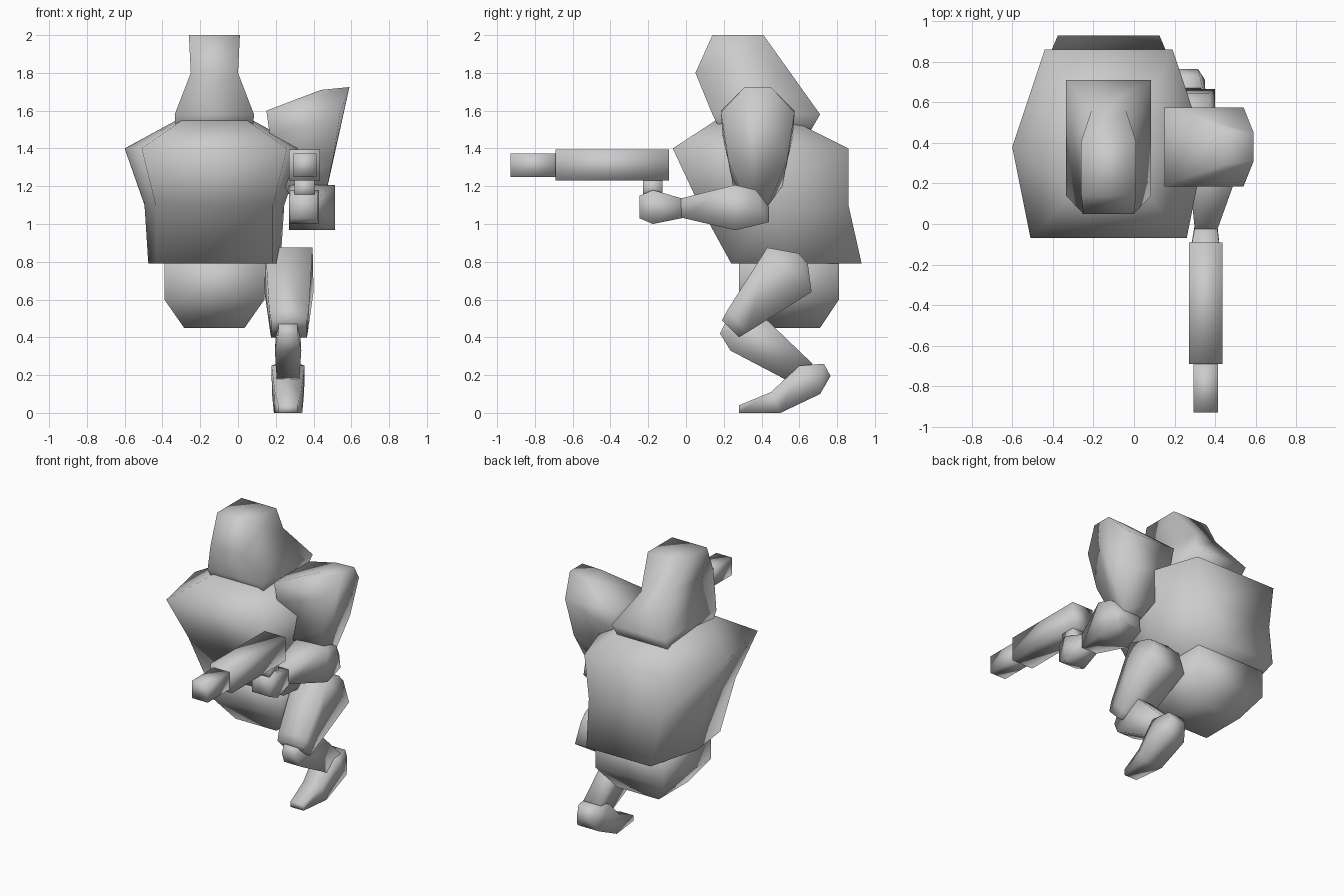
import bpy, bmesh


def finish(name, bm):
    bmesh.ops.recalc_face_normals(bm, faces=bm.faces[:])
    for f in bm.faces:
        f.smooth = True
    me = bpy.data.meshes.new(name)
    bm.to_mesh(me)
    bm.free()
    ob = bpy.data.objects.new(name, me)
    bpy.context.collection.objects.link(ob)
    return ob


def loft(name, sections):
    """Each section: (centre x, half outline of (half width, y, z)), mirrored and bridged."""
    bm = bmesh.new()
    rings = []
    for cx, half in sections:
        pts = [(cx + w, y, z) for w, y, z in half]
        pts += [(cx - w, y, z) for w, y, z in reversed(half)]
        rings.append([bm.verts.new(p) for p in pts])
    n = len(rings[0])
    for a, b in zip(rings, rings[1:]):
        for i in range(n):
            j = (i + 1) % n
            bm.faces.new((a[i], a[j], b[j], b[i]))
    bm.faces.new(rings[0])
    bm.faces.new(rings[-1])
    return finish(name, bm)


def hull(name, pts):
    bm = bmesh.new()
    for p in pts:
        bm.verts.new(p)
    res = bmesh.ops.convex_hull(bm, input=bm.verts[:])
    junk = [v for v in set(res["geom_interior"] + res["geom_unused"])
            if isinstance(v, bmesh.types.BMVert)]
    bmesh.ops.delete(bm, geom=junk, context='VERTS')
    bmesh.ops.dissolve_limit(bm, angle_limit=0.03, verts=bm.verts[:], edges=bm.edges[:])
    return finish(name, bm)


def box(name, x, y, z):
    return hull(name, [(a, b, c) for a in x for b in y for c in z])


CX = -0.125  # body centre line

# torso: six-sided rings from waist to neck
loft("torso", [(CX, r) for r in (
    [(0.31, 0.24, 0.79), (0.35, 0.55, 0.79), (0.25, 0.93, 0.79)],
    [(0.31, 0.07, 1.10), (0.37, 0.45, 1.10), (0.28, 0.86, 1.10)],
    [(0.385, -0.07, 1.40), (0.475, 0.38, 1.40), (0.315, 0.86, 1.40)],
    [(0.17, 0.16, 1.55), (0.20, 0.36, 1.55), (0.17, 0.56, 1.55)])])

# head: four-sided rings leaning back at the base
loft("head", [(CX, r) for r in (
    [(0.20, 0.20, 1.46), (0.19, 0.64, 1.46)],
    [(0.21, 0.14, 1.58), (0.21, 0.71, 1.58)],
    [(0.125, 0.05, 1.80), (0.085, 0.56, 1.79)],
    [(0.135, 0.14, 2.00), (0.135, 0.41, 2.00)])])

# pelvis
loft("pelvis", [(CX, r) for r in (
    [(0.16, 0.38, 0.45), (0.16, 0.71, 0.45)],
    [(0.265, 0.28, 0.60), (0.265, 0.81, 0.60)],
    [(0.265, 0.28, 0.85), (0.265, 0.81, 0.85)])])

# upper arm: mirrored front to back about y = 0.38
arm = [(0.15, 0.195, 1.60), (0.17, 0.185, 1.46), (0.25, 0.13, 1.20),
       (0.44, 0.085, 1.71), (0.59, 0.07, 1.725), (0.54, 0.195, 1.59),
       (0.50, 0.155, 1.33), (0.45, 0.05, 1.09), (0.30, 0.05, 1.09)]
hull("upper_arm", [(x, 0.38 + s * d, z) for x, d, z in arm for s in (1, -1)])

# forearm and hand
loft("forearm", [
    (0.355, [(0.055, -0.03, 1.035), (0.055, -0.03, 1.135)]),
    (0.392, [(0.122, 0.26, 0.967), (0.122, 0.26, 1.207)]),
    (0.40, [(0.105, 0.42, 1.005), (0.105, 0.37, 1.18)]),
    (0.40, [(0.08, 0.44, 1.01), (0.08, 0.44, 1.09)])])
loft("hand", [
    (0.35, [(0.07, -0.245, 1.03), (0.07, -0.245, 1.15)]),
    (0.35, [(0.08, -0.175, 1.00), (0.08, -0.175, 1.18)]),
    (0.355, [(0.055, 0.0, 1.035), (0.055, -0.02, 1.135)])])

# gun
box("gun_body", (0.27, 0.435), (-0.69, -0.09), (1.23, 1.395))
box("gun_barrel", (0.293, 0.415), (-0.93, -0.68), (1.25, 1.373))
box("gun_grip", (0.30, 0.405), (-0.228, -0.125), (1.14, 1.24))

# leg: thigh, shin and foot
loft("thigh", [(0.27, r) for r in (
    [(0.095, 0.28, 0.40), (0.095, 0.19, 0.49)],
    [(0.10, 0.33, 0.43), (0.105, 0.22, 0.545)],
    [(0.13, 0.665, 0.64), (0.125, 0.43, 0.875)],
    [(0.10, 0.645, 0.79), (0.10, 0.595, 0.845)])])
loft("shin", [(0.265, r) for r in (
    [(0.05, 0.18, 0.42), (0.05, 0.205, 0.47)],
    [(0.07, 0.235, 0.33), (0.06, 0.42, 0.50)],
    [(0.06, 0.53, 0.175), (0.065, 0.67, 0.26)])])
loft("foot", [(0.265, r) for r in (
    [(0.05, 0.28, 0.0), (0.05, 0.28, 0.04)],
    [(0.075, 0.50, 0.0), (0.07, 0.45, 0.11)],
    [(0.085, 0.71, 0.10), (0.088, 0.60, 0.25)],
    [(0.05, 0.765, 0.195), (0.06, 0.73, 0.26)])])
